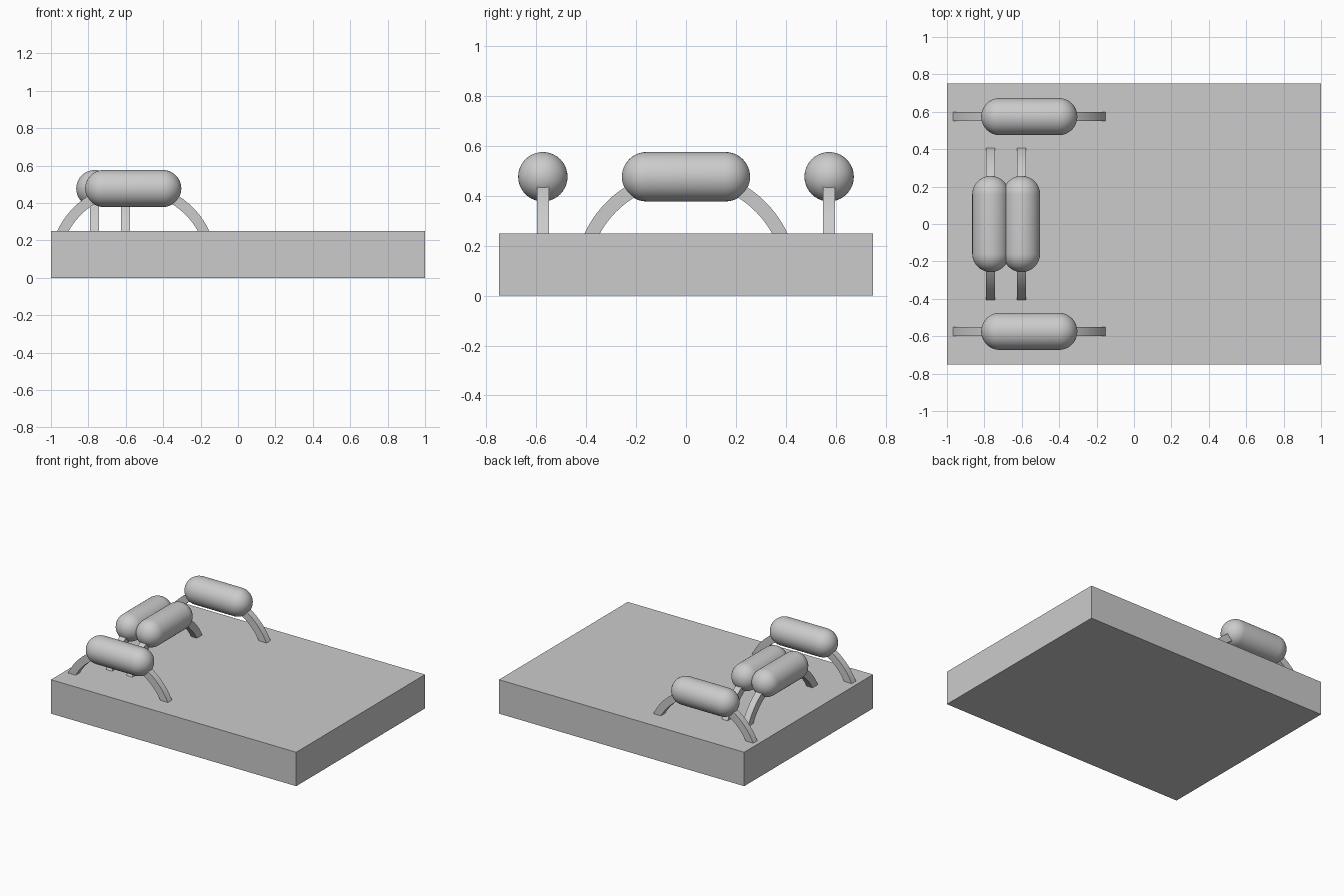
import bpy, bmesh
from math import sin, cos, pi, asin, radians, tau
from mathutils import Vector

if "Cube" in bpy.data.objects:
    bpy.data.objects.remove(bpy.data.objects["Cube"])

TOP = 0.25          # top of the base slab
R = 0.099           # capsule radius
HALF = 0.257        # capsule half length


def finish(name, bm, loc, rot_z, smooth):
    bmesh.ops.recalc_face_normals(bm, faces=bm.faces)
    mesh = bpy.data.meshes.new(name)
    bm.to_mesh(mesh)
    bm.free()
    ob = bpy.data.objects.new(name, mesh)
    ob.location = loc
    ob.rotation_euler.z = rot_z
    bpy.context.collection.objects.link(ob)
    if smooth:
        bpy.context.view_layer.objects.active = ob
        bpy.ops.object.select_all(action='DESELECT')
        ob.select_set(True)
        bpy.ops.object.shade_smooth_by_angle(angle=radians(30))
    return ob


def capsule(name, x, y, rot_z):
    # half-circle ends joined by a straight side, spun about the x axis
    bm = bmesh.new()
    n, c = 12, HALF - R
    pts = [(c + R * cos(a), R * sin(a)) for a in (i * pi / 2 / n for i in range(n + 1))]
    pts += [(-px, pz) for px, pz in reversed(pts)]
    vs = [bm.verts.new((px, 0, pz)) for px, pz in pts]
    es = [bm.edges.new(p) for p in zip(vs, vs[1:])]
    bmesh.ops.spin(bm, geom=vs + es, cent=(0, 0, 0), axis=(1, 0, 0),
                   angle=tau, steps=40, use_duplicate=False)
    bmesh.ops.remove_doubles(bm, verts=bm.verts, dist=1e-4)
    return finish(name, bm, (x, y, 0.477), rot_z, True)


def arch(name, x, y, rot_z):
    # flat bar bent along an arc, both feet cut level with the slab
    bm = bmesh.new()
    centre, w, n = 0.058, 0.024, 32
    rise = TOP - centre
    rings = []
    for i in range(n + 1):
        t = i / n
        ring = []
        for rad, side in ((0.45, -w), (0.45, w), (0.395, w), (0.395, -w)):
            a0 = asin(rise / rad)
            a = a0 + t * (pi - 2 * a0)
            ring.append(bm.verts.new((rad * cos(a), side, centre + rad * sin(a))))
        rings.append(ring)
    for a, b in zip(rings, rings[1:]):
        for k in range(4):
            bm.faces.new((a[k], a[(k + 1) % 4], b[(k + 1) % 4], b[k]))
    bm.faces.new(rings[0])
    bm.faces.new(rings[-1])
    return finish(name, bm, (x, y, 0), rot_z, True)


# base slab
bm = bmesh.new()
bmesh.ops.create_cube(bm, size=1)
bmesh.ops.scale(bm, vec=Vector((2, 1.5, TOP)), verts=bm.verts)
finish("base_slab", bm, (0, 0, TOP / 2), 0, False)

# padded arches: two along the sides, a close pair across the end
for label, x, y, rot in (("front", -0.56, -0.574, 0), ("back", -0.56, 0.574, 0),
                         ("outer_end", -0.766, 0, pi / 2), ("inner_end", -0.601, 0, pi / 2)):
    arch(label + "_arch", x, y, rot)
    capsule(label + "_pad", x, y, rot)
